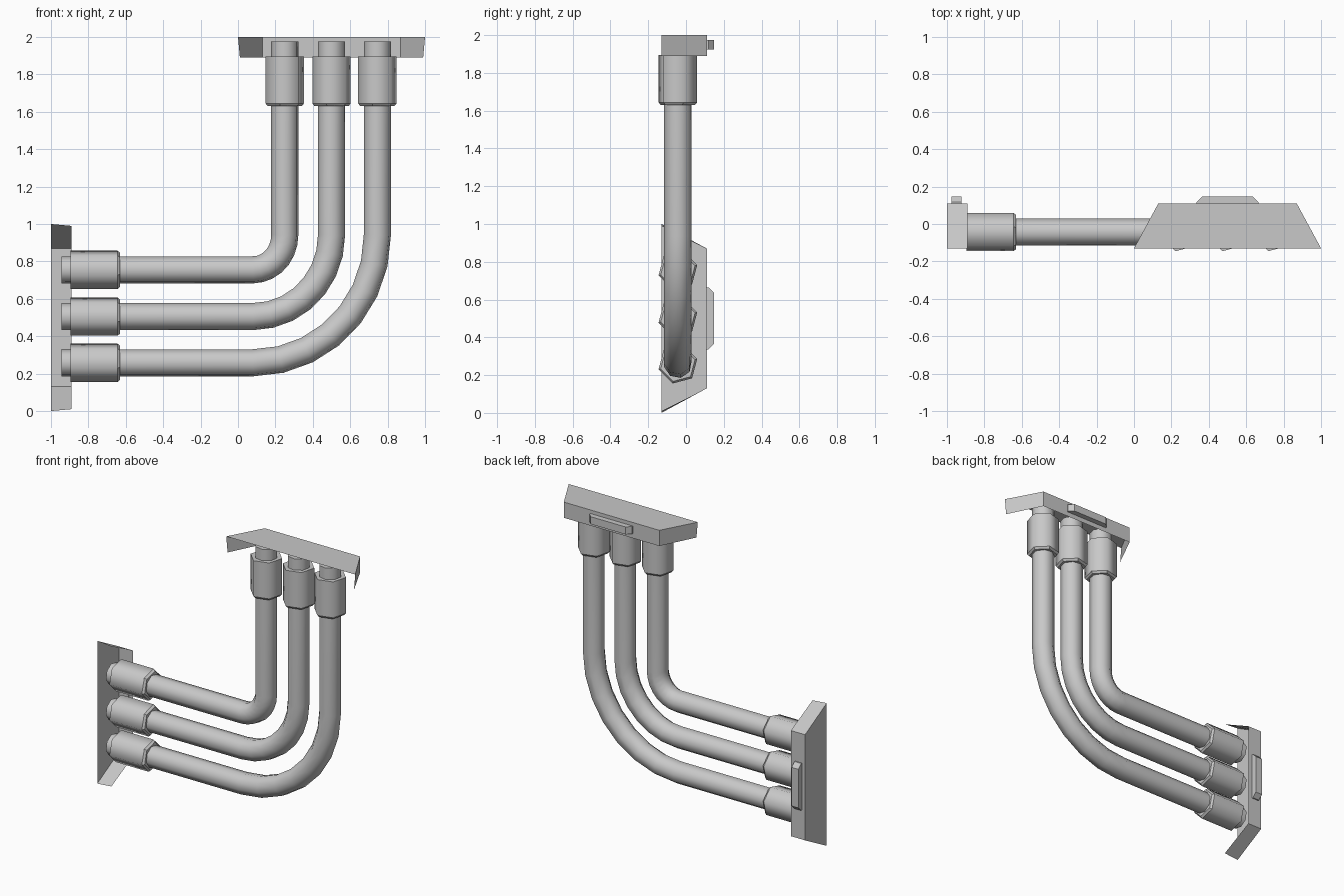
import bpy, bmesh, math
from mathutils import Vector

cube = bpy.data.objects.get("Cube")
if cube:
    bpy.data.objects.remove(cube)

# One plain metal colour
metal = bpy.data.materials.new("light grey metal")
metal.use_nodes = True
GREY = (0.58, 0.58, 0.58, 1)
metal.diffuse_color = GREY
metal.node_tree.nodes["Principled BSDF"].inputs["Base Color"].default_value = GREY

AXIS_Y = -0.043


def finish(bm, name):
    bmesh.ops.recalc_face_normals(bm, faces=bm.faces[:])
    mesh = bpy.data.meshes.new(name)
    bm.to_mesh(mesh)
    bm.free()
    mesh.materials.append(metal)
    obj = bpy.data.objects.new(name, mesh)
    bpy.context.collection.objects.link(obj)
    return obj


def sweep(name, path, radii, sides, turn):
    """Sweep a polygon along (x, z) points; constant-radius spans are smooth."""
    bm = bmesh.new()
    pts = [Vector(p) for p in path]
    rings = []
    for i, (p, r) in enumerate(zip(pts, radii)):
        before = (p - pts[i - 1]).normalized() if i else Vector((0, 0))
        after = (pts[i + 1] - p).normalized() if i + 1 < len(pts) else Vector((0, 0))
        t = (before + after).normalized()
        ring = []
        for k in range(sides):
            a = math.radians(turn) + math.tau * k / sides
            n = r * math.sin(a)
            ring.append(bm.verts.new((p.x - t.y * n, AXIS_Y + r * math.cos(a), p.y + t.x * n)))
        rings.append(ring)
    for i in range(len(rings) - 1):
        for k in range(sides):
            j = (k + 1) % sides
            f = bm.faces.new((rings[i][k], rings[i][j], rings[i + 1][j], rings[i + 1][k]))
            f.smooth = radii[i] == radii[i + 1]
    bm.faces.new(rings[0])
    bm.faces.new(rings[-1])
    return finish(bm, name)


def place_top(t, y, d):
    return (t, y, 2 - d)


def place_side(t, y, d):
    return (d - 1, y, t)


def bracket(name, place):
    """Thin folded cover: trapezoid plate, back wall and two slanted ends."""
    bm = bmesh.new()

    def outline(inset, d):
        corners = ((inset, -0.13), (0.13, 0.11), (0.87, 0.11), (1 - inset, -0.13))
        return [bm.verts.new(place(t, y, d)) for t, y in corners]

    plate, rim = outline(0, 0), outline(0.01, 0.11)
    bm.faces.new(plate)
    for i in range(3):
        bm.faces.new((plate[i], plate[i + 1], rim[i + 1], rim[i]))
    finish(bm, name)


def tab(name, place):
    """Raised bar with slanted ends on the back of a bracket."""
    bm = bmesh.new()
    corners = ((0.335, 0.105), (0.335, 0.118), (0.365, 0.148),
               (0.635, 0.148), (0.665, 0.118), (0.665, 0.105))
    a, b = [[bm.verts.new(place(t, y, d)) for t, y in corners] for d in (0.025, 0.077)]
    bm.faces.new(a)
    bm.faces.new(b)
    for i in range(len(a)):
        j = (i + 1) % len(a)
        bm.faces.new((a[i], a[j], b[j], b[i]))
    finish(bm, name)


for side, place in (("top", place_top), ("side", place_side)):
    bracket(side + "_bracket", place)
    tab(side + "_bracket_tab", place)

# Bent pipes with a hexagonal collar at each end
BEND_X, BEND_Z, STEPS = 0.08, 0.94, 7
COLLAR_RADII = (0.106, 0.106, 0.094)
COLLAR_STOPS = (0.105, 0.356, 0.37)
for label, x, z in (("inner", 0.25, 0.755), ("middle", 0.5, 0.505), ("outer", 0.745, 0.258)):
    path = [(x, 1.975)]
    for s in range(STEPS + 1):
        a = math.pi / 2 * s / STEPS
        path.append((BEND_X + (x - BEND_X) * math.cos(a), BEND_Z - (BEND_Z - z) * math.sin(a)))
    path.append((-0.943, z))
    sweep(label + "_pipe", path, [0.074] * len(path), 8, 33)
    sweep(label + "_top_collar", [(x, 2 - d) for d in COLLAR_STOPS], COLLAR_RADII, 6, 15)
    sweep(label + "_side_collar", [(d - 1, z) for d in COLLAR_STOPS], COLLAR_RADII, 6, 15)
